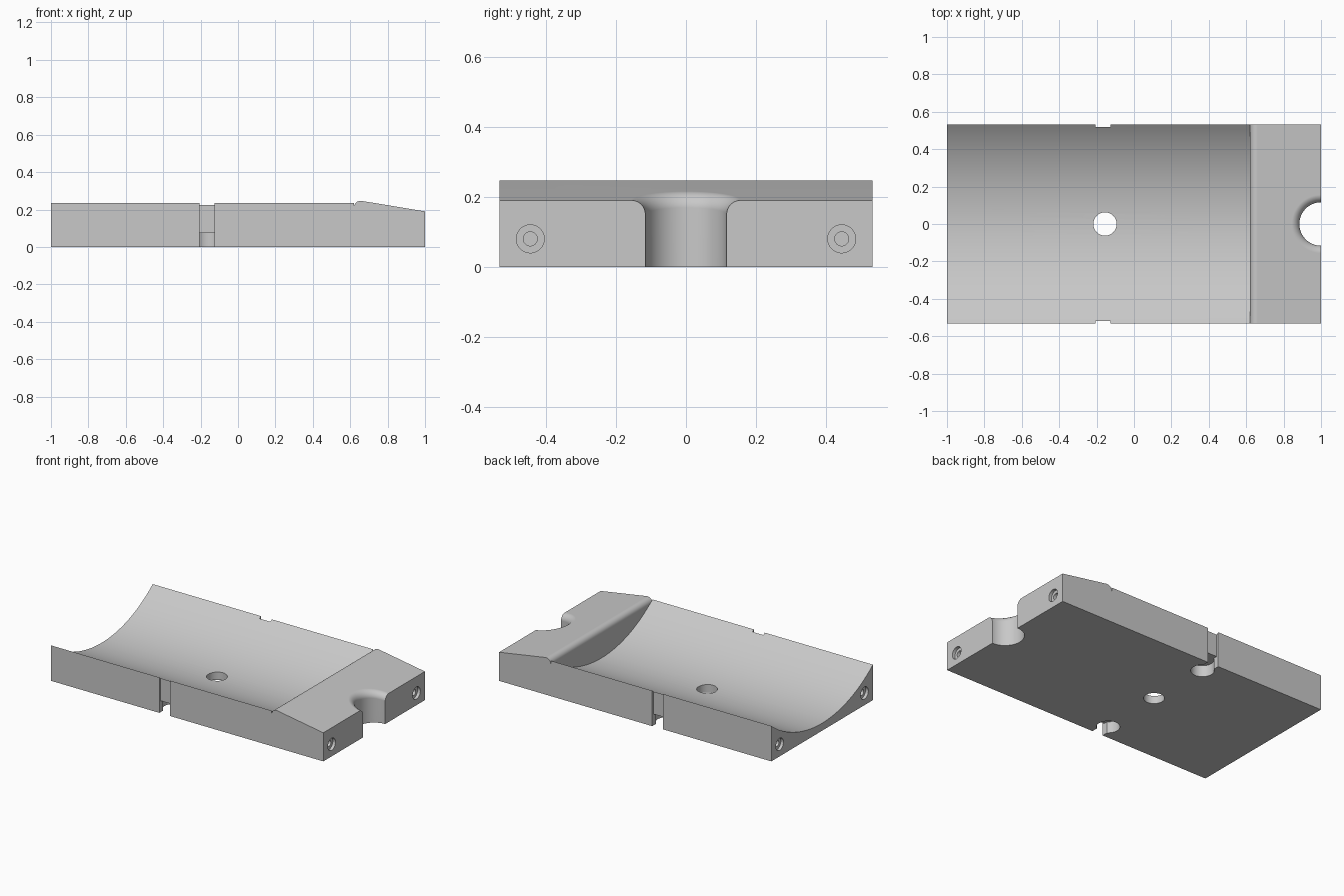
import bpy, bmesh
from math import pi, sin, cos, tan, atan
from mathutils import Matrix

cube = bpy.data.objects.get("Cube")
if cube:
    bpy.data.objects.remove(cube, do_unlink=True)

HALF_Y = 0.533
SLOPE = 0.165          # fall of the ramp towards +x
END_Z = 0.19           # ramp height at the +x end
WALL_X = 0.62          # end wall of the trough
NOTCH_X = -0.165

grey = bpy.data.materials.new("light_grey")
grey.use_nodes = True
grey.diffuse_color = (0.58, 0.58, 0.58, 1)
grey.node_tree.nodes["Principled BSDF"].inputs["Base Color"].default_value = grey.diffuse_color


def add_object(name, bm):
    bmesh.ops.recalc_face_normals(bm, faces=bm.faces)
    mesh = bpy.data.meshes.new(name)
    bm.to_mesh(mesh)
    bm.free()
    mesh.materials.append(grey)
    obj = bpy.data.objects.new(name, mesh)
    bpy.context.collection.objects.link(obj)
    return obj


def cylinder(name, axis, centre, radius, length, segments=48):
    bm = bmesh.new()
    turn = Matrix.Rotation(pi / 2, 4, 'Y') if axis == 'X' else Matrix()
    bmesh.ops.create_cone(bm, cap_ends=True, segments=segments, radius1=radius,
                          radius2=radius, depth=length,
                          matrix=Matrix.Translation(centre) @ turn)
    return add_object(name, bm)


def box(name, centre, size):
    bm = bmesh.new()
    bmesh.ops.create_cube(bm, size=1, matrix=Matrix.Translation(centre) @ Matrix.Diagonal((*size, 1)))
    return add_object(name, bm)


def extrude_y(name, profile):
    bm = bmesh.new()
    face = bm.faces.new([bm.verts.new((x, -HALF_Y, z)) for x, z in profile])
    moved = bmesh.ops.extrude_face_region(bm, geom=[face])["geom"]
    verts = [v for v in moved if isinstance(v, bmesh.types.BMVert)]
    bmesh.ops.translate(bm, verts=verts, vec=(0, 2 * HALF_Y, 0))
    return add_object(name, bm)


def flared_cutter(name, radius, fillet, segments=64):
    """Upright bore at the +x end, its rounded rim following the ramp."""
    profile = [(radius, -0.4)]
    for i in range(9):
        a = pi / 2 * i / 8
        profile.append((radius + fillet * (1 - cos(a)), END_Z - fillet + fillet * sin(a)))
    profile.append((radius + fillet, END_Z + 0.1))
    bm = bmesh.new()
    rings = []
    for r, z in profile:
        ring = []
        for i in range(segments):
            a = 2 * pi * i / segments
            ring.append(bm.verts.new((1 + r * cos(a), r * sin(a), z - SLOPE * r * cos(a))))
        rings.append(ring)
    for low, high in zip(rings, rings[1:]):
        for i in range(segments):
            j = (i + 1) % segments
            bm.faces.new((low[i], low[j], high[j], high[i]))
    bm.faces.new(rings[0])
    bm.faces.new(rings[-1])
    return add_object(name, bm)


# Block with a ramp whose upper lip is rounded
lip = 0.035
tilt = atan(SLOPE)
lip_x = WALL_X + lip
lip_z = END_Z + SLOPE * (1 - lip_x) - lip / cos(tilt)
profile = [(-1, 0), (1, 0), (1, END_Z)]
for i in range(9):
    a = (pi / 2 - tilt) + (pi / 2 + tilt) * i / 8
    profile.append((lip_x + lip * cos(a), lip_z + lip * sin(a)))
profile += [(WALL_X - 0.001, lip_z), (WALL_X - 0.001, 0.236), (-1, 0.236)]
block = extrude_y("cradle_block", profile)

# Trough, drain hole and end recess
trough_r, floor_z = 0.86, 0.05
cutters = [
    cylinder("trough_cutter", 'X', ((WALL_X - 1.2) / 2, 0, floor_z + trough_r),
             trough_r, WALL_X + 1.2, 192),
    cylinder("drain_cutter", 'Z', (-0.155, 0, 0), 0.0625, 1),
    flared_cutter("end_recess_cutter", 0.116, 0.04),
]

# Side notches with round pockets in the underside
for side in (-1, 1):
    cutters += [
        box("notch_cutter", (NOTCH_X, side * (HALF_Y + 0.036), 0.2), (0.08, 0.1, 0.6)),
        cylinder("pocket_cutter", 'Z', (NOTCH_X, side * 0.435, 0), 0.07, 0.15),
        box("slot_cutter", (NOTCH_X, side * 0.51, 0), (0.0798, 0.15, 0.1498)),
    ]
    # Stepped screw holes in both ends
    for end in (-1, 1):
        centre = (end, side * 0.445, 0.08)
        cutters += [cylinder("counterbore_cutter", 'X', centre, 0.04, 0.04, 40),
                    cylinder("screw_hole_cutter", 'X', centre, 0.02, 0.12, 32)]

bpy.ops.object.select_all(action='DESELECT')
bpy.context.view_layer.objects.active = block
block.select_set(True)
for cutter in cutters:
    cutter.hide_render = True
    cut = block.modifiers.new("cut", 'BOOLEAN')
    cut.operation = 'DIFFERENCE'
    cut.solver = 'EXACT'
    cut.object = cutter
    bpy.ops.object.modifier_apply(modifier=cut.name)
    bpy.data.objects.remove(cutter, do_unlink=True)

# Smooth the curved surfaces, keep the edges crisp
bpy.ops.object.shade_smooth_by_angle(angle=pi / 6)
normals = block.modifiers.new("weighted_normals", 'WEIGHTED_NORMAL')
normals.keep_sharp = True
